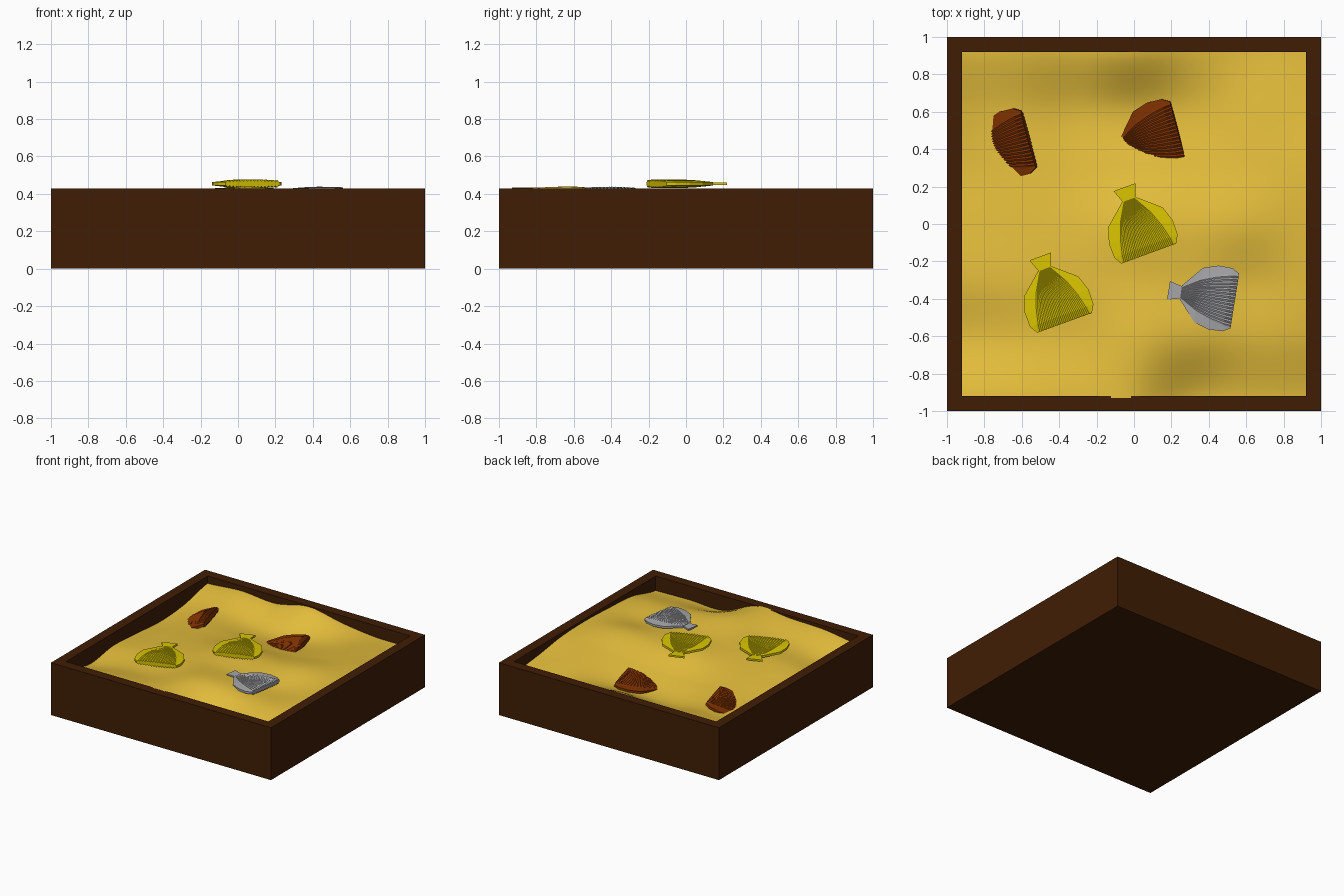
import bpy, bmesh, math

if "Cube" in bpy.data.objects:
    bpy.data.objects.remove(bpy.data.objects["Cube"])


def material(name, rgb):
    m = bpy.data.materials.new(name)
    m.diffuse_color = (*rgb, 1)
    m.use_nodes = True
    m.node_tree.nodes["Principled BSDF"].inputs["Base Color"].default_value = m.diffuse_color
    return m


WOOD = material("dark wood", (0.052, 0.0125, 0.0015))
SAND = material("sand", (0.79, 0.52, 0.045))
YELLOW = material("yellow shell", (0.70, 0.56, 0.0))
SILVER = material("silver shell", (0.38, 0.38, 0.40))
BROWN = material("red brown shell", (0.21, 0.030, 0.0))


def finish(bm, name, mat):
    me = bpy.data.meshes.new(name)
    bmesh.ops.recalc_face_normals(bm, faces=bm.faces)
    bm.to_mesh(me)
    bm.free()
    me.materials.append(mat)
    ob = bpy.data.objects.new(name, me)
    bpy.context.collection.objects.link(ob)
    return ob


# open wooden tray: flat rim by inset, then the hollow pressed straight down
bm = bmesh.new()
bmesh.ops.create_cube(bm, size=1)
for v in bm.verts:
    v.co = (v.co.x * 2, v.co.y * 2, (v.co.z + 0.5) * 0.43)
top = max(bm.faces, key=lambda f: f.calc_center_median().z)
bmesh.ops.inset_region(bm, faces=[top], thickness=0.08, use_even_offset=True)
hollow = bmesh.ops.extrude_discrete_faces(bm, faces=[top])["faces"][0]
for v in hollow.verts:
    v.co.z = 0.08
finish(bm, "tray", WOOD)

# sand surface: coarse height map (back row first), smoothly interpolated
H = [[37, 39, 37, 42.5, 37, 33.5, 33.5],
     [31, 33, 29, 29, 31.5, 36, 36],
     [29, 34, 33, 33, 35, 39, 40],
     [31, 36, 38, 41.5, 41, 42.7, 41],
     [32.5, 37, 39, 41, 40, 37.5, 40],
     [29, 34.5, 37.5, 43.8, 41.5, 38, 38],
     [36, 40, 41, 42.8, 31, 31.5, 31]][::-1]


def cubic(p, t):
    a, b, c, d = p
    return b + 0.5 * t * (c - a + t * (2 * a - 5 * b + 4 * c - d + t * (3 * (b - c) + d - a)))


def sample(row, s):
    s = min(max(s, 0), 6)
    i = min(int(s), 5)
    return cubic([row[min(max(i + k, 0), 6)] for k in (-1, 0, 1, 2)], s - i)


def sand_height(x, y):
    sx, sy = (x + 0.92) / 1.84 * 6, (y + 0.92) / 1.84 * 6
    return sample([sample(r, sx) for r in H], sy) / 100


bm = bmesh.new()
bmesh.ops.create_grid(bm, x_segments=64, y_segments=64, size=0.93)
for v in bm.verts:
    v.co.z = sand_height(v.co.x, v.co.y)
for f in bm.faces:
    f.smooth = True
finish(bm, "sand", SAND)


# ribbed scallop shell: hinge towards +y, straight fluted edge towards -y
# rows: y, fluted half width, rim half width, height, rib depth
ROWS = [(0.165, 0.030, 0.040, 0.010, 0.0005),
        (0.065, 0.092, 0.155, 0.019, 0.001),
        (-0.02, 0.125, 0.182, 0.022, 0.0015),
        (-0.10, 0.145, 0.180, 0.021, 0.002),
        (-0.142, 0.150, 0.156, 0.018, 0.005)]
RIBS = 15
RIM = 0.009


def shell(name, mat, loc, turn, pitch=0, scale=1, ear=1):
    bm = bmesh.new()
    n = RIBS * 2
    valves = []
    # upper and lower valve
    for side in (1, -1):
        grid = []
        for y, w, rim, h, d in ROWS:
            row = [bm.verts.new((-rim, y, side * RIM))]
            for i in range(n + 1):
                t = -1 + 2 * i / n
                z = h * (1 - 0.25 * t * t) + (d if i % 2 else -d)
                row.append(bm.verts.new((t * w, y, side * z)))
            row.append(bm.verts.new((rim, y, side * RIM)))
            grid.append(row)
        for a, b in zip(grid, grid[1:]):
            for i in range(len(a) - 1):
                bm.faces.new((a[i], a[i + 1], b[i + 1], b[i]))
        valves.append(grid)
    # fluted front edge, hinge end and side rims
    up, low = valves
    borders = [(up[k], low[k]) for k in (0, -1)]
    borders += [([r[k] for r in up], [r[k] for r in low]) for k in (0, -1)]
    for a, b in borders:
        for i in range(len(a) - 1):
            bm.faces.new((a[i], a[i + 1], b[i + 1], b[i]))
    # hinge ears
    outline = [(-0.062 * ear, 0.236), (0.062 * ear, 0.236), (0.034, 0.160), (-0.034, 0.160)]
    lo, hi = ([bm.verts.new((x, y, z)) for x, y in outline] for z in (-0.007, 0.007))
    bm.faces.new(hi)
    bm.faces.new(lo[::-1])
    for i in range(4):
        j = (i + 1) % 4
        bm.faces.new((lo[i], lo[j], hi[j], hi[i]))
    ob = finish(bm, name, mat)
    ob.location = loc
    ob.rotation_euler = (math.radians(-pitch), 0, math.radians(turn))
    ob.scale = (scale,) * 3


shell("yellow_shell_centre", YELLOW, (0.03, -0.025, 0.454), 20)
shell("yellow_shell_left", YELLOW, (-0.42, -0.395, 0.405), 20)
shell("silver_shell", SILVER, (0.406, -0.39, 0.416), 81, scale=0.95, ear=0.85)
# partly buried shells
shell("brown_shell_middle", BROWN, (0.098, 0.468, 0.308), 105, pitch=8)
shell("brown_shell_left", BROWN, (-0.69, 0.42, 0.318), 105, pitch=21)
